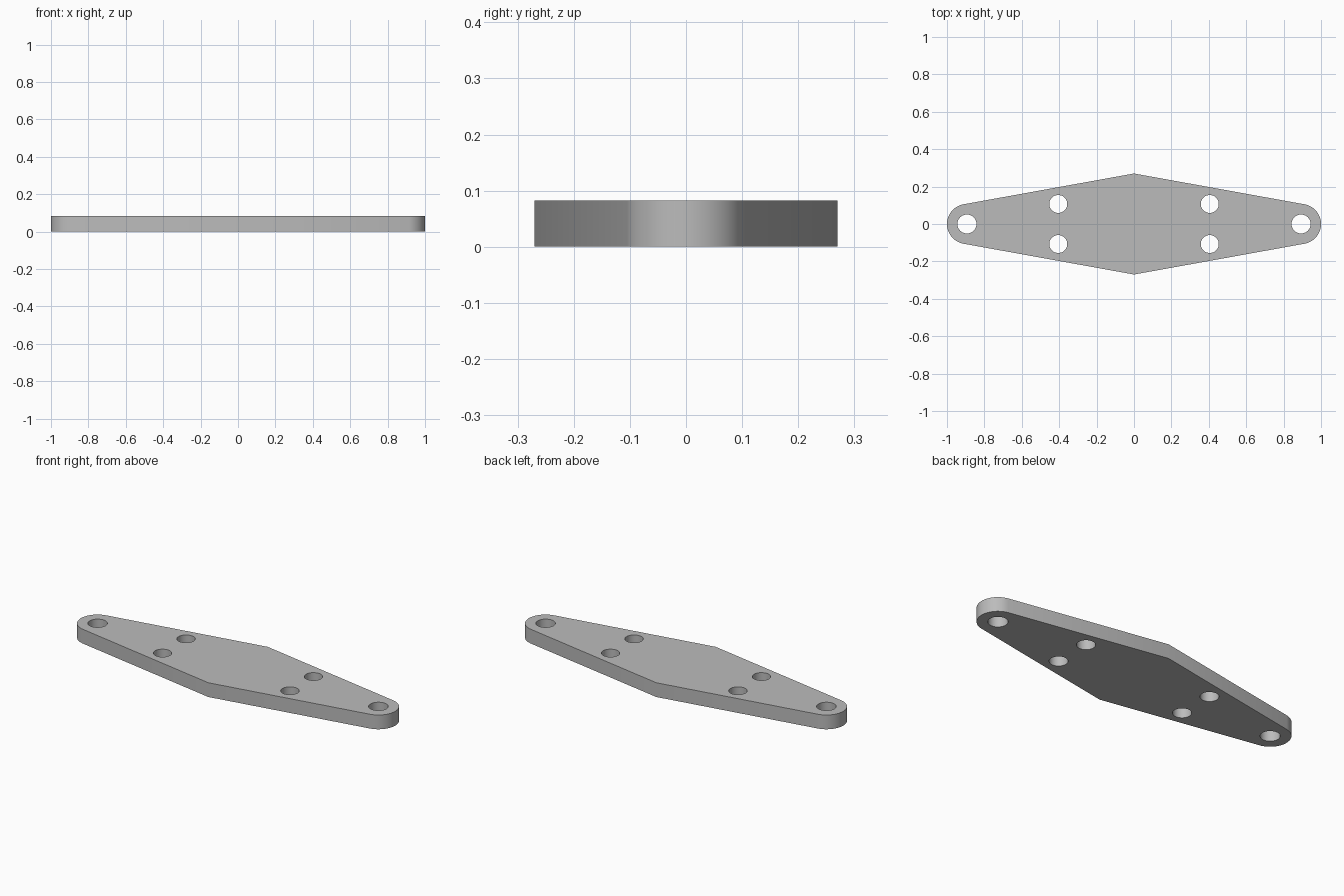
import bpy, bmesh, math

if "Cube" in bpy.data.objects:
    bpy.data.objects.remove(bpy.data.objects["Cube"], do_unlink=True)

THICK = 0.082
APEX = 0.27        # half width at the middle
END_R = 0.107      # radius of the rounded ends
END_X = 1 - END_R  # centre of the rounded ends


def arc(cx, cy, r, start, sweep, n):
    return [(cx + r * math.cos(start + sweep * i / n),
             cy + r * math.sin(start + sweep * i / n)) for i in range(n + 1)]


def add_loop(bm, points):
    verts = [bm.verts.new((x, y, 0)) for x, y in points]
    for a, b in zip(verts, verts[1:] + verts[:1]):
        bm.edges.new((a, b))


# Outline: straight edges tangent to the rounded ends
slope = math.atan2(APEX, END_X) - math.asin(END_R / math.hypot(APEX, END_X))
half = math.pi / 2 - slope
right_end = arc(END_X, 0, END_R, -half, 2 * half, 32)
left_end = [(-x, -y) for x, y in right_end]

bm = bmesh.new()
add_loop(bm, right_end + [(0, APEX)] + left_end + [(0, -APEX)])

# Bolt holes: one at each end, four around the middle
holes = [(s * END_X, 0, 0.051) for s in (-1, 1)]
holes += [(sx * 0.405, sy * 0.107, 0.048) for sx in (-1, 1) for sy in (-1, 1)]
for x, y, r in holes:
    add_loop(bm, arc(x, y, r, 0, math.tau, 40)[:-1])

# Fill the flat plate and give it thickness
bmesh.ops.triangle_fill(bm, use_beauty=True, edges=bm.edges[:], normal=(0, 0, 1))
top = bmesh.ops.extrude_face_region(bm, geom=bm.faces[:], use_keep_orig=True)
bmesh.ops.translate(bm, vec=(0, 0, THICK),
                    verts=[g for g in top["geom"] if isinstance(g, bmesh.types.BMVert)])
bmesh.ops.recalc_face_normals(bm, faces=bm.faces[:])

mesh = bpy.data.meshes.new("link_plate")
bm.to_mesh(mesh)
bm.free()
plate = bpy.data.objects.new("link_plate", mesh)
bpy.context.collection.objects.link(plate)

# Plain grey metal
grey = bpy.data.materials.new("plain_grey")
grey.use_nodes = True
color = (0.5, 0.5, 0.5, 1)
grey.diffuse_color = color
grey.node_tree.nodes["Principled BSDF"].inputs["Base Color"].default_value = color
mesh.materials.append(grey)

# Smooth curved walls, sharp rims
bpy.ops.object.select_all(action="DESELECT")
plate.select_set(True)
bpy.context.view_layer.objects.active = plate
bpy.ops.object.shade_smooth_by_angle(angle=math.radians(30))
